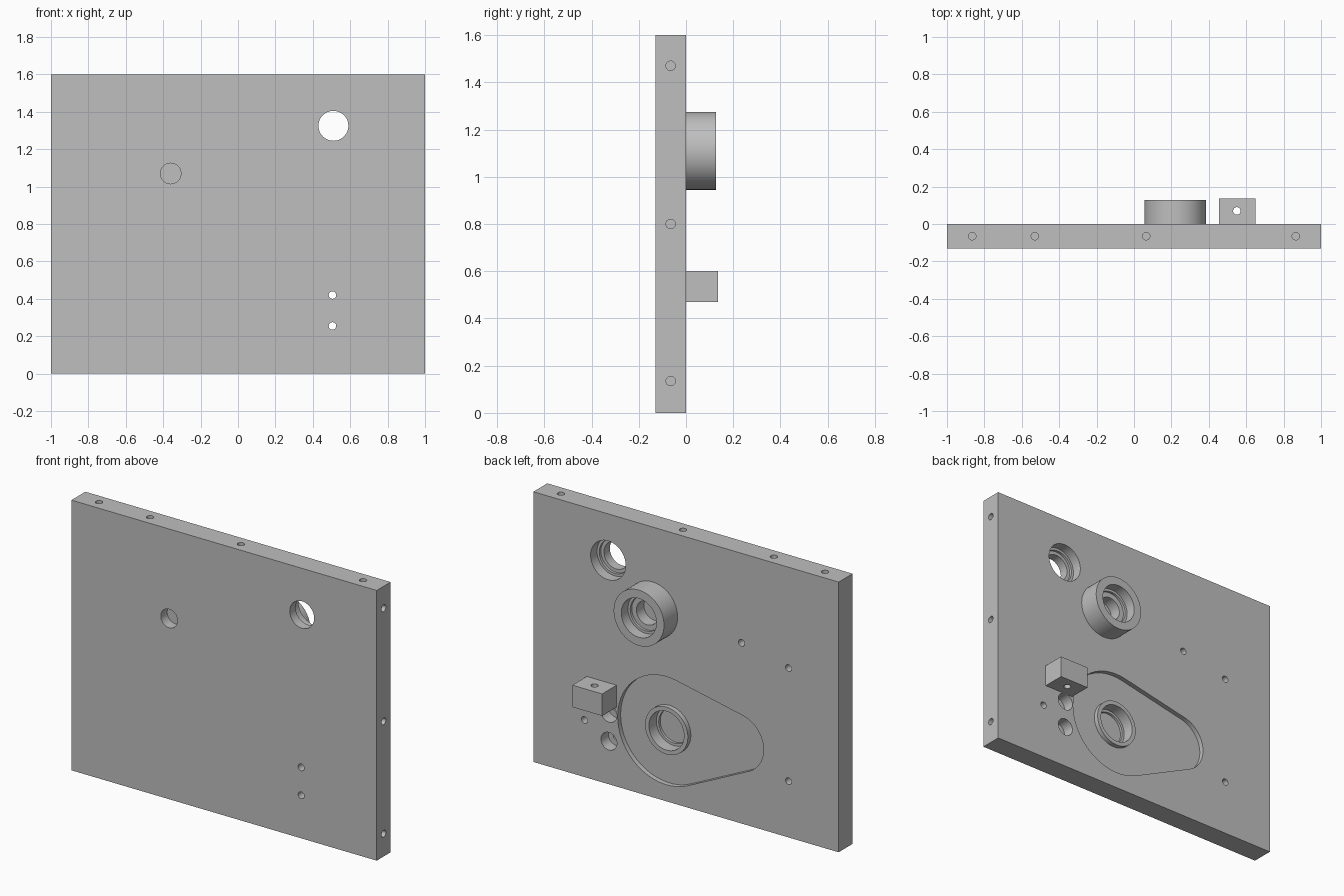
import bpy
import bmesh
import math
from mathutils import Matrix, Vector

if "Cube" in bpy.data.objects:
    bpy.data.objects.remove(bpy.data.objects["Cube"], do_unlink=True)

grey = bpy.data.materials.new("plain_grey")
grey.use_nodes = True
grey.diffuse_color = (0.52, 0.52, 0.52, 1)
grey.node_tree.nodes["Principled BSDF"].inputs["Base Color"].default_value = grey.diffuse_color


def add_object(name, bm):
    bmesh.ops.recalc_face_normals(bm, faces=bm.faces)
    mesh = bpy.data.meshes.new(name)
    bm.to_mesh(mesh)
    bm.free()
    mesh.materials.append(grey)
    obj = bpy.data.objects.new(name, mesh)
    bpy.context.collection.objects.link(obj)
    return obj


def box(name, low, high):
    low, high = Vector(low), Vector(high)
    bm = bmesh.new()
    bmesh.ops.create_cube(bm, size=1, matrix=Matrix.Translation((low + high) / 2)
                          @ Matrix.Diagonal((high - low).to_4d()))
    return add_object(name, bm)


def rod(name, start, end, radius, sides=48):
    """Cylinder between two points."""
    start, end = Vector(start), Vector(end)
    axis = end - start
    bm = bmesh.new()
    turn = axis.to_track_quat('Z', 'Y').to_matrix().to_4x4()
    bmesh.ops.create_cone(bm, cap_ends=True, segments=sides, radius1=radius, radius2=radius,
                          depth=axis.length, matrix=Matrix.Translation((start + end) / 2) @ turn)
    return add_object(name, bm)


def cut(target, cutter):
    """Subtract the cutter for good and remove it."""
    cutter.hide_render = True
    mod = target.modifiers.new("cut", 'BOOLEAN')
    mod.operation, mod.solver, mod.object = 'DIFFERENCE', 'EXACT', cutter
    graph = bpy.context.evaluated_depsgraph_get()
    mesh = bpy.data.meshes.new_from_object(target.evaluated_get(graph))
    target.modifiers.clear()
    target.data = mesh
    bpy.data.objects.remove(cutter, do_unlink=True)


def bore(target, x, z, top, steps):
    """Stepped hole from the back: each step is (radius, y of its floor)."""
    for radius, floor in steps:
        cut(target, rod("cutter", (x, top + 0.02, z), (x, floor, z), radius))


def teardrop(name, big, big_r, small, small_r, low, high):
    """Prism around two circles joined by their tangents."""
    big, small = Vector(big), Vector(small)
    axis = small - big
    heading = math.atan2(axis.y, axis.x)
    spread = math.acos((big_r - small_r) / axis.length)
    arcs = ((big, big_r, heading + spread, 2 * (math.pi - spread)),
            (small, small_r, heading - spread, 2 * spread))
    bm = bmesh.new()
    verts = []
    for centre, radius, first, sweep in arcs:
        for i in range(33):
            a = first + sweep * i / 32
            verts.append(bm.verts.new((centre.x + radius * math.cos(a), low,
                                       centre.y + radius * math.sin(a))))
    face = bm.faces.new(verts)
    out = bmesh.ops.extrude_face_region(bm, geom=[face])
    moved = [v for v in out["geom"] if isinstance(v, bmesh.types.BMVert)]
    bmesh.ops.translate(bm, verts=moved, vec=(0, high - low, 0))
    return add_object(name, bm)


# Main plate
FRONT, MID, PIN = -0.13, -0.065, 0.02
plate = box("plate", (-1, FRONT, 0), (1, 0, 1.6))

# Teardrop pocket with a bearing seat and its raised collar
POCKET = -0.028
seat_x, seat_z = 0.128, 0.418
cut(plate, teardrop("pocket_cutter", (seat_x, seat_z), 0.32, (-0.338, 0.475), 0.17, POCKET, 0.02))
bore(plate, seat_x, seat_z, 0, [(0.115, -0.07), (0.1, -0.085)])
collar = rod("seat_collar", (seat_x, POCKET, seat_z), (seat_x, 0, seat_z), 0.14, 64)
bore(collar, seat_x, seat_z, 0, [(0.115, POCKET - 0.02)])

# Stepped through hole
bore(plate, 0.51, 1.325, 0, [(0.115, -0.06), (0.1, -0.075), (0.08, FRONT - 0.02)])

# Round boss with a stepped blind bore
boss = rod("round_boss", (0.22, 0, 1.11), (0.22, 0.127, 1.11), 0.165, 64)
bore(boss, 0.22, 1.11, 0.127, [(0.115, 0.065), (0.1, 0.05), (0.07, -0.02)])
bore(plate, 0.22, 1.11, 0, [(0.07, -0.02)])

# Block with a vertical hole
block = box("drilled_block", (0.455, 0, 0.47), (0.65, 0.135, 0.6))
cut(block, rod("cutter", (0.55, 0.07, 0.4), (0.55, 0.07, 0.7), PIN, 32))

# Counterbored screw holes
for z in (0.42, 0.255):
    bore(plate, 0.505, z, 0, [(0.052, -0.07), (PIN, FRONT - 0.02)])

# Small blind holes in the back
for x, z in ((0.665, 0.338), (-0.364, 1.07), (-0.672, 1.003), (-0.672, 0.333)):
    bore(plate, x, z, 0, [(PIN, -0.05)])

# Blind round recess in the front
cut(plate, rod("cutter", (-0.36, FRONT - 0.02, 1.07), (-0.36, -0.07, 1.07), 0.055))

# Pin holes along the top and the left edge
for x in (-0.865, -0.53, 0.065, 0.865):
    cut(plate, rod("cutter", (x, MID, 1.62), (x, MID, 1.5), PIN, 32))
for z in (0.135, 0.8, 1.47):
    cut(plate, rod("cutter", (1.02, MID, z), (0.9, MID, z), PIN, 32))

# Smooth the round walls, keep the edges sharp
bpy.ops.object.select_all(action='DESELECT')
for part in (plate, collar, boss, block):
    part.select_set(True)
    bpy.context.view_layer.objects.active = part
bpy.ops.object.shade_smooth_by_angle(angle=math.radians(30))
